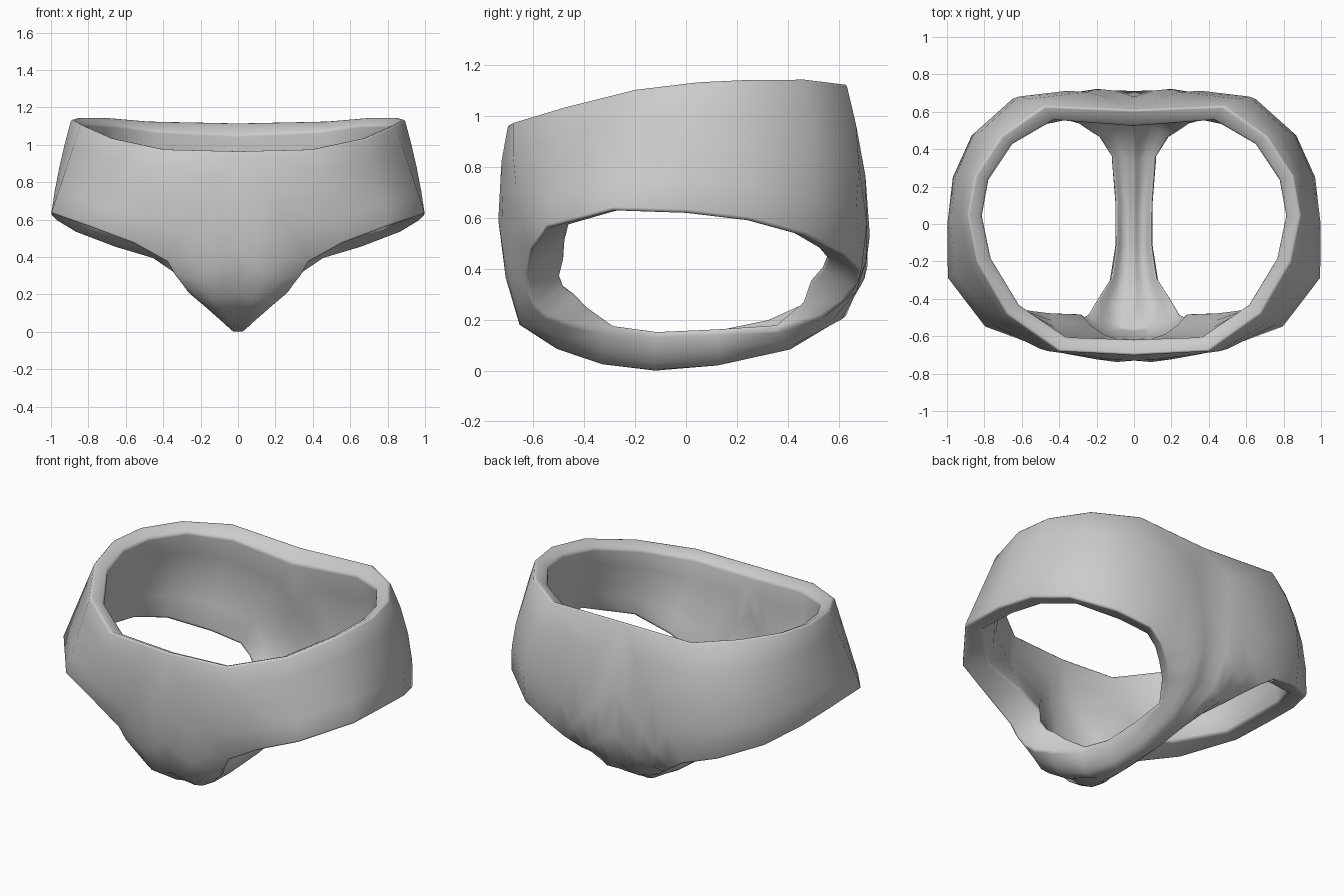
import bpy
from mathutils import Vector

cube = bpy.data.objects.get("Cube")
if cube:
    bpy.data.objects.remove(cube, do_unlink=True)

RINGS = 4
CENTRE = Vector((0, 0, 0.65))

# Half of the waist line, from the front centre round to the back centre
waist = [(0, -.70, .97), (.4, -.68, .98), (.68, -.48, 1.04), (.84, -.2, 1.11),
         (.89, .05, 1.14), (.85, .26, 1.15), (.71, .47, 1.15), (.48, .63, 1.13),
         (0, .61, 1.12)]

# Centre seam (y, z), down the back, under the crotch and up the front
seam = [(.68, .75), (.71, .48), (.63, .24), (.4, .09), (.12, .02), (-.12, 0),
        (-.31, .03), (-.49, .09), (-.65, .2), (-.71, .42), (-.73, .7)]

# Hem of the leg opening, point for point opposite the waist and seam
front_hem = [(.38, -.63, .37), (.56, -.61, .47), (.8, -.55, .56)]
side_hem = [(1, -.29, .63), (1, 0, .62), (.97, .25, .59), (.87, .47, .53)]
back_hem = [(.66, .63, .45), (.46, .69, .39), (.37, .67, .33), (.29, .62, .27),
            (.21, .53, .21)]
crotch_hem = [(.12, .37, .16), (.1, .12, .14), (.1, -.12, .13), (.13, -.31, .14),
              (.22, -.46, .18), (.27, -.55, .21), (.3, -.6, .25), (.34, -.62, .3)]

outer = waist + [(0, y, z) for y, z in seam]
hem = front_hem + side_hem + back_hem + crotch_hem

# How far the cloth swells between each outer point and the hem
bulge = [.06, .03, 0, 0, .01, .02, .04, .07, .06, .05,
         .04, .04, .04, .04, .04, .05, .05, .05, .04, .05]

# Cloth depth along the waist and seam, and along the hem
outer_depth = [.09] * 7 + [.11] * 5 + [.14] * 5 + [.1] * 3
hem_depth = [.19, .19, .16] + [.11] * 4 + [.17] * 4 + [.1] + [.03] * 3 \
    + [.05, .11] + [.16] * 3


def cloth_point(column, ring, inside):
    t = ring / RINGS
    a, b = Vector(outer[column]), Vector(hem[column])
    middle = (a + b) / 2 - CENTRE
    point = a.lerp(b, t) + middle.normalized() * bulge[column] * 4 * t * (1 - t)
    if inside:
        depth = outer_depth[column] * (1 - t) + hem_depth[column] * t
        point += (CENTRE - point).normalized() * depth
    return point


# Each column runs down the outside to the hem and back up the inside
count = len(outer)
path = [(r, False) for r in range(RINGS + 1)]
path += [(r, True) for r in reversed(range(RINGS + 1))]
verts = [cloth_point(c, r, inside) for c in range(count) for r, inside in path]


def index(column, step):
    return (column % count) * len(path) + step % len(path)


# The closing strip of faces is the waist rim, left open along the seam
last_step = len(path) - 1
last_waist = len(waist) - 1
faces = [(index(c, s), index(c, s + 1), index(c + 1, s + 1), index(c + 1, s))
         for c in range(count) for s in range(len(path))
         if s < last_step or c < last_waist]
mesh = bpy.data.meshes.new("briefs")
mesh.from_pydata(verts, [], faces)
mesh.polygons.foreach_set("use_smooth", [True] * len(mesh.polygons))
briefs = bpy.data.objects.new("briefs", mesh)
bpy.context.collection.objects.link(briefs)

# Mirror to the other leg and soften the rims
mirror = briefs.modifiers.new("mirror", "MIRROR")
mirror.use_clip = True
mirror.merge_threshold = 0.002
soft = briefs.modifiers.new("soft rims", "BEVEL")
soft.limit_method = "ANGLE"
soft.angle_limit = 0.9
soft.width = 0.025
soft.segments = 2

# Plain grey cloth
grey = bpy.data.materials.new("grey cloth")
grey.use_nodes = True
colour = (0.6, 0.6, 0.6, 1)
grey.diffuse_color = colour
grey.node_tree.nodes["Principled BSDF"].inputs["Base Color"].default_value = colour
mesh.materials.append(grey)
